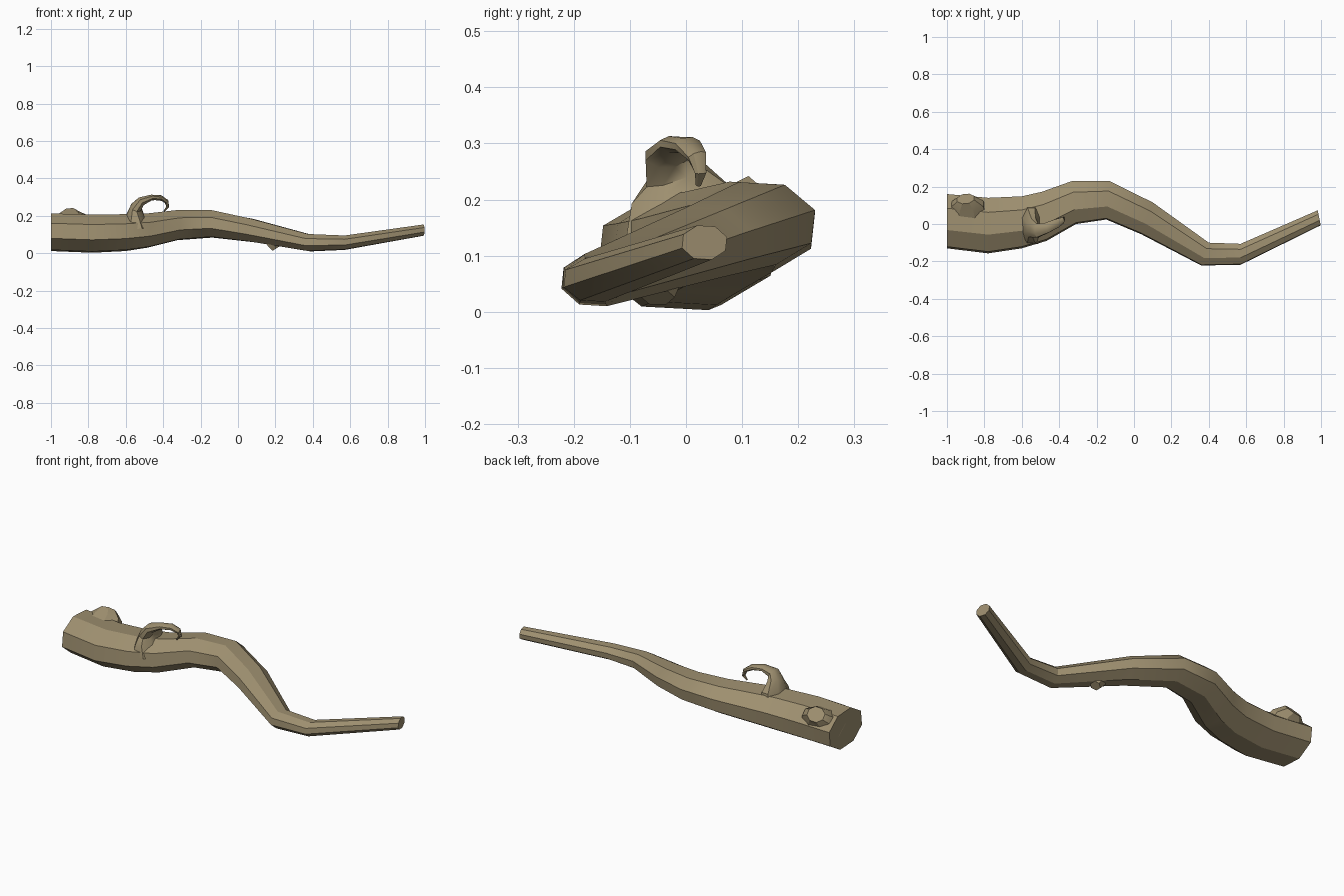
import bpy, bmesh, math
from mathutils import Vector

if "Cube" in bpy.data.objects:
    bpy.data.objects.remove(bpy.data.objects["Cube"])

bark = bpy.data.materials.new("bark")
bark.diffuse_color = (0.34, 0.275, 0.16, 1)
bark.use_nodes = True
bark.node_tree.nodes["Principled BSDF"].inputs["Base Color"].default_value = bark.diffuse_color


def skin(name, rings):
    """Join equal-sized rings of points into a capped tube."""
    bm = bmesh.new()
    loops = [[bm.verts.new(p) for p in ring] for ring in rings]
    n = len(loops[0])
    for a, b in zip(loops, loops[1:]):
        for i in range(n):
            j = (i + 1) % n
            bm.faces.new((a[i], a[j], b[j], b[i]))
    bm.faces.new(loops[0])
    bm.faces.new(loops[-1])
    bmesh.ops.recalc_face_normals(bm, faces=bm.faces)
    me = bpy.data.meshes.new(name)
    bm.to_mesh(me)
    bm.free()
    ob = bpy.data.objects.new(name, me)
    bpy.context.collection.objects.link(ob)
    me.materials.append(bark)
    bpy.ops.object.select_all(action='DESELECT')
    ob.select_set(True)
    bpy.context.view_layer.objects.active = ob
    bpy.ops.object.shade_smooth_by_angle(angle=math.radians(32))
    return ob


def twig(name, path, side, sides):
    """Tube along (x, y, z, radius across, radius along side axis)."""
    pts = [Vector(p[:3]) for p in path]
    rings = []
    for i, p in enumerate(path):
        t = (pts[min(i + 1, len(pts) - 1)] - pts[max(i - 1, 0)]).normalized()
        w = Vector(side)
        w = (w - t * w.dot(t)).normalized()
        u = w.cross(t)
        rings.append([pts[i] + u * p[3] * math.cos(a) + w * p[4] * math.sin(a)
                      for a in (2 * math.pi * (k + .5) / sides for k in range(sides))])
    return skin(name, rings)


# Main branch: x, y min, y max, z min, z max, skew of the cut (dx per dy)
stations = [
    (-1.00, -.13, .16, .012, .213, 0),
    (-.78, -.157, .14, .003, .207, 0),
    (-.60, -.13, .148, .012, .209, 0),
    (-.48, -.09, .172, .03, .214, -.1),
    (-.32, .00, .23, .07, .232, -.09),
    (-.14, .024, .23, .084, .231, .08),
    (.07, -.055, .115, .06, .187, .36),
    (.38, -.222, -.10, .01, .103, .33),
    (.57, -.218, -.106, .018, .095, .0),
    (.99, -.007, .073, .093, .154, -.2),
]
angles = [math.radians(18 + 45 * k) for k in range(8)]
rings = []
for x, y0, y1, z0, z1, k in stations:
    ring = []
    for a in angles:
        dy = (y1 - y0) / 2 * math.cos(a) / math.cos(math.radians(18))
        dz = (z1 - z0) / 2 * math.sin(a) / math.sin(math.radians(108))
        ring.append(((x + k * dy), (y0 + y1) / 2 + dy, (z0 + z1) / 2 + dz))
    rings.append(ring)
skin("branch", rings)

# Hooked twig with a flared foot
twig("hooked_twig", [
    (-.545, -.005, .13, .085, .11),
    (-.55, -.005, .205, .05, .10),
    (-.545, -.02, .245, .033, .058),
    (-.517, -.035, .278, .026, .04),
    (-.465, -.02, .298, .016, .03),
    (-.415, .003, .297, .015, .026),
    (-.382, .02, .277, .012, .018),
    (-.376, .026, .248, .008, .011),
    (-.395, .022, .226, .004, .005)], (0, 1, 0), 8)

# Knot at the thick end
twig("end_knot", [
    (-.89, .05, .12, .10, .12),
    (-.895, .105, .185, .055, .095),
    (-.90, .135, .211, .042, .05)], (1, 0, 0), 8)

# Broken stub underneath
twig("under_stub", [
    (.18, -.05, .10, .05, .05),
    (.19, -.05, .05, .038, .04),
    (.205, -.05, .026, .028, .03)], (0, 1, 0), 6)
